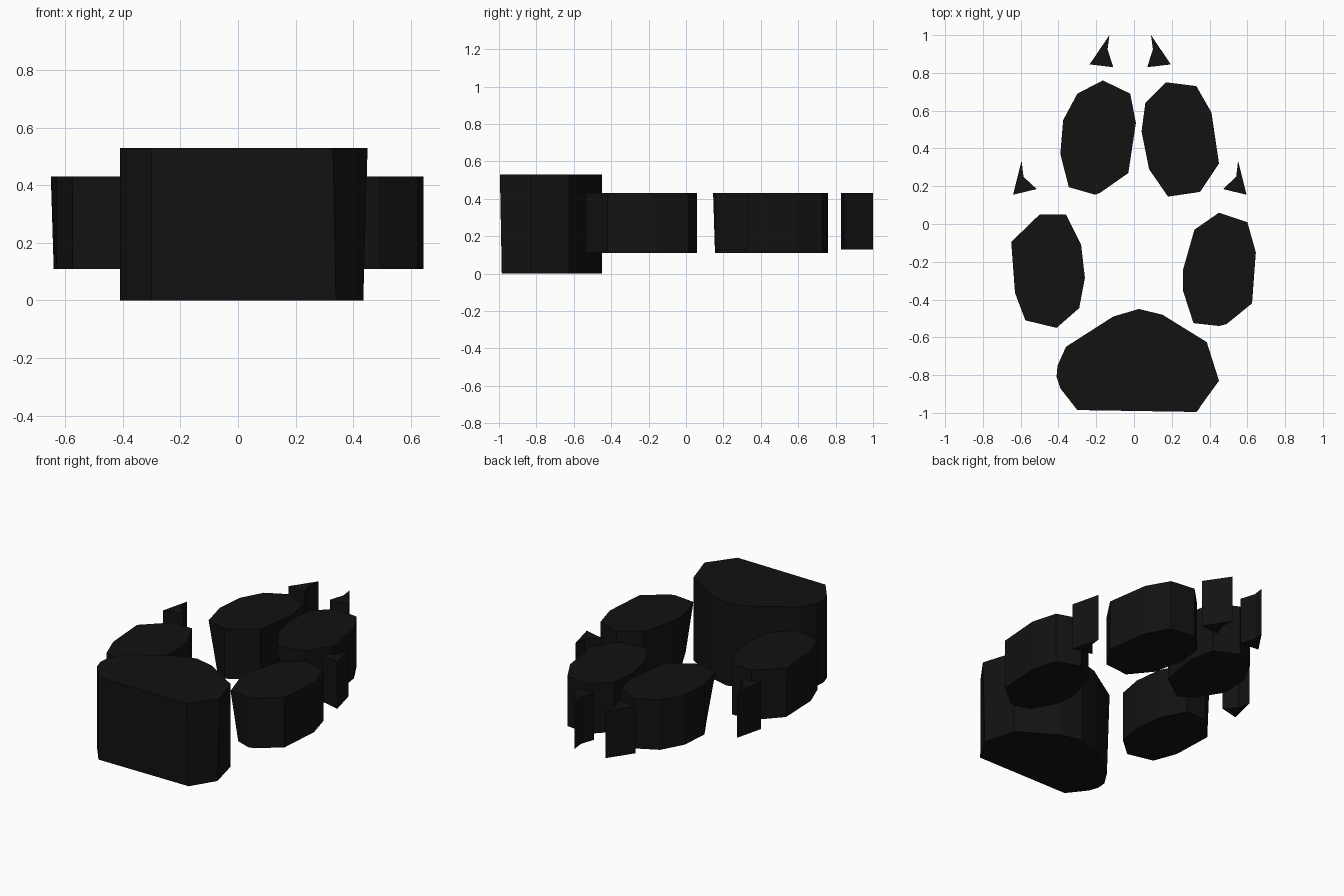
import bpy, bmesh

if "Cube" in bpy.data.objects:
    bpy.data.objects.remove(bpy.data.objects["Cube"])

black = bpy.data.materials.new("black")
black.diffuse_color = (0.006, 0.006, 0.006, 1)
black.use_nodes = True
black.node_tree.nodes["Principled BSDF"].inputs["Base Color"].default_value = black.diffuse_color


def prism(name, outline, z0, z1, shift=None):
    """Extrude an outline; shift moves single corners of the lower face."""
    bm = bmesh.new()
    shift = shift or {}
    low = [bm.verts.new((*shift.get(i, p), z0)) for i, p in enumerate(outline)]
    top = [bm.verts.new((*p, z1)) for p in outline]
    n = len(outline)
    bm.faces.new(low[::-1])
    bm.faces.new(top)
    for i in range(n):
        j = (i + 1) % n
        bm.faces.new((low[i], low[j], top[j], top[i]))
    bmesh.ops.recalc_face_normals(bm, faces=bm.faces)
    me = bpy.data.meshes.new(name)
    bm.to_mesh(me)
    bm.free()
    me.materials.append(black)
    ob = bpy.data.objects.new(name, me)
    bpy.context.collection.objects.link(ob)


# Large heel pad
prism("heel_pad", [(.025, -.45), (.15, -.48), (.385, -.625), (.45, -.83),
                   (.33, -.995), (-.30, -.985), (-.39, -.87), (-.41, -.81),
                   (-.405, -.75), (-.36, -.65), (-.11, -.49)],
      0, .53, {3: (.435, -.83), 4: (.34, -.985), 9: (-.34, -.65)})

# Four toe pads
TOE = (.11, .43)
prism("inner_toe_left", [(-.165, .76), (-.02, .69), (.01, .535), (-.03, .27),
                         (-.18, .165), (-.205, .155), (-.345, .195),
                         (-.39, .37), (-.375, .55), (-.30, .69)],
      *TOE, {6: (-.29, .205)})
prism("inner_toe_right", [(.17, .75), (.33, .73), (.41, .59), (.45, .32),
                          (.35, .17), (.18, .145), (.08, .29), (.04, .49),
                          (.06, .64)], *TOE, {5: (.19, .155)})
prism("outer_toe_left", [(-.50, .05), (-.36, .05), (-.28, -.11), (-.26, -.285),
                         (-.29, -.445), (-.41, -.55), (-.575, -.51),
                         (-.63, -.365), (-.65, -.095)],
      *TOE, {8: (-.64, -.10)})
prism("outer_toe_right", [(.45, .06), (.60, .01), (.645, -.15), (.625, -.42),
                          (.49, -.53), (.45, -.54), (.315, -.525),
                          (.26, -.355), (.26, -.24), (.32, -.03)],
      *TOE, {6: (.355, -.505), 7: (.275, -.355)})

# Claws, mirrored in pairs
claws = {
    "inner_claw": ([(-.13, 1), (-.14, .925), (-.11, .83), (-.235, .845)], -.02),
    "outer_claw": ([(-.595, .335), (-.585, .25), (-.515, .185), (-.64, .155)], -.022),
}
for name, (pts, axis) in claws.items():
    prism(name + "_left", pts, .13, .43)
    prism(name + "_right", [(2 * axis - x, y) for x, y in pts], .13, .43)
